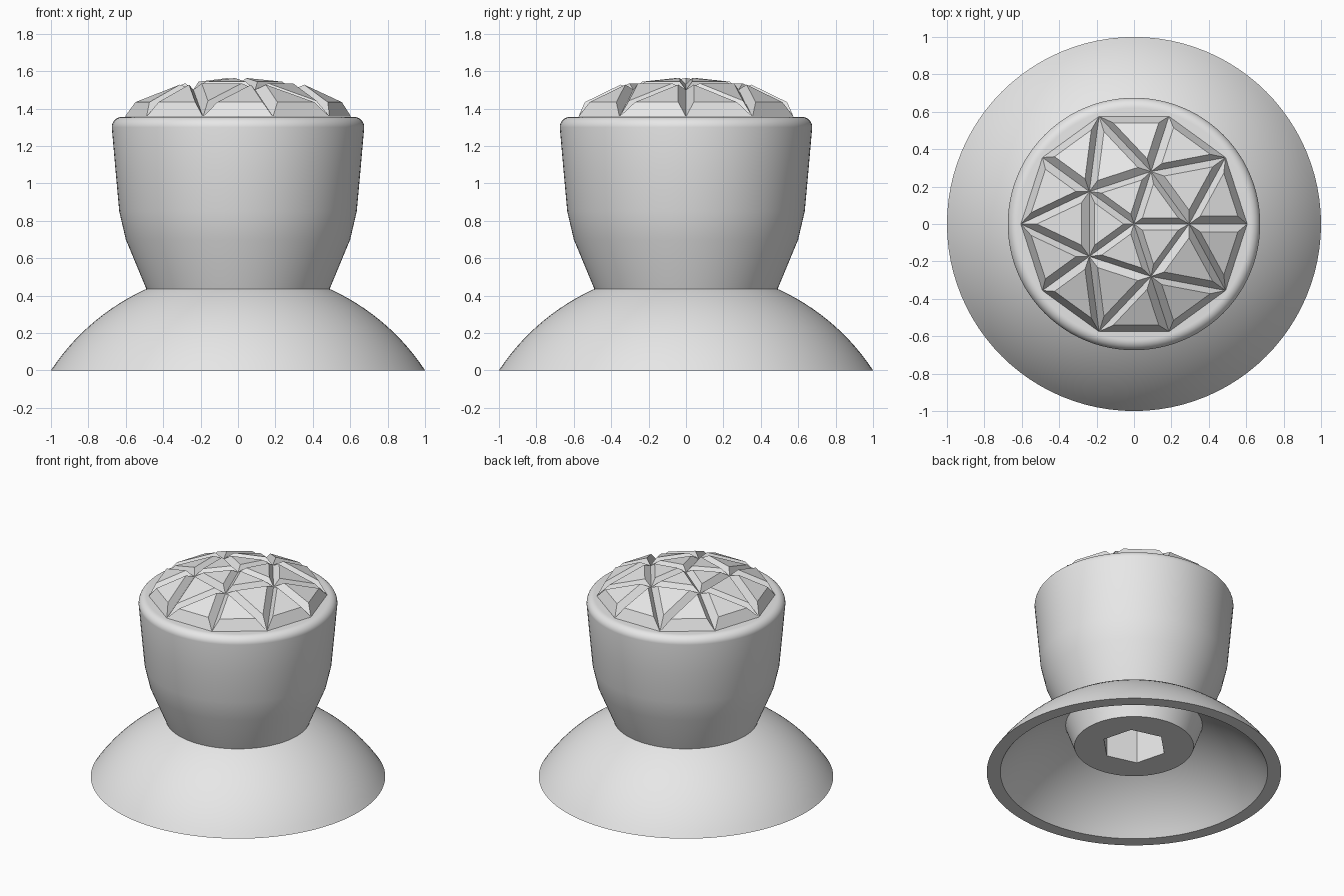
import bpy, bmesh, math
from mathutils import Vector

cube = bpy.data.objects.get("Cube")
if cube:
    bpy.data.objects.remove(cube, do_unlink=True)

grey = bpy.data.materials.new("light grey")
grey.use_nodes = True
grey.diffuse_color = (0.8, 0.8, 0.8, 1)
grey.node_tree.nodes["Principled BSDF"].inputs["Base Color"].default_value = (0.8, 0.8, 0.8, 1)


def finish(bm, name):
    bmesh.ops.recalc_face_normals(bm, faces=bm.faces)
    mesh = bpy.data.meshes.new(name)
    bm.to_mesh(mesh)
    bm.free()
    mesh.materials.append(grey)
    obj = bpy.data.objects.new(name, mesh)
    bpy.context.collection.objects.link(obj)
    return obj


def select(obj):
    bpy.ops.object.select_all(action='DESELECT')
    obj.select_set(True)
    bpy.context.view_layer.objects.active = obj


def smooth(obj):
    select(obj)
    bpy.ops.object.shade_smooth_by_angle(angle=math.radians(30))


def revolve(name, profile, closed=False, steps=96):
    """Turn an (r, z) profile around the z axis."""
    bm = bmesh.new()
    verts = [bm.verts.new((r, 0, z)) for r, z in profile]
    pairs = list(zip(verts, verts[1:]))
    if closed:
        pairs.append((verts[-1], verts[0]))
    edges = [bm.edges.new(p) for p in pairs]
    bmesh.ops.spin(bm, geom=verts + edges, cent=(0, 0, 0), axis=(0, 0, 1),
                   angle=math.tau, steps=steps, use_duplicate=False)
    bmesh.ops.remove_doubles(bm, verts=bm.verts, dist=0.0005)
    return finish(bm, name)


def arc(radius, centre_z, r_start, r_end, n=14):
    a, b = (math.acos(r / radius) for r in (r_start, r_end))
    angles = [a + (b - a) * i / n for i in range(n + 1)]
    return [(radius * math.cos(t), centre_z + radius * math.sin(t)) for t in angles]


# Domed skirt: a shell between two concentric arcs
DOME_Z = -0.656
skirt = revolve("skirt", arc(1.196, DOME_Z, 1.0, 0.45) + arc(1.12, DOME_Z, 0.43, 0.908),
                closed=True)
smooth(skirt)

# Cup-shaped grip with the stem below it and a rounded rim
rim = [(0.62 + 0.055 * math.cos(t), 1.3 + 0.055 * math.sin(t))
       for t in (math.pi / 2 * i / 8 for i in range(9))]
grip = revolve("grip", [(0, 0.2), (0.405, 0.2), (0.49, 0.435), (0.60, 0.70), (0.635, 0.85),
                        (0.655, 1.07)] + rim + [(0, 1.355)])

# Six-sided socket cut up into the stem
bm = bmesh.new()
bmesh.ops.create_cone(bm, cap_ends=True, segments=6, radius1=0.225, radius2=0.225, depth=0.8)
bmesh.ops.translate(bm, verts=bm.verts, vec=(0, 0, 0.4))
cutter = finish(bm, "socket_cutter")
cutter.rotation_euler.z = math.radians(15)
cutter.hide_render = True
cut = grip.modifiers.new("socket", 'BOOLEAN')
cut.operation = 'DIFFERENCE'
cut.solver = 'EXACT'
cut.object = cutter
select(grip)
bpy.ops.object.modifier_apply(modifier="socket")
bpy.data.objects.remove(cutter, do_unlink=True)
smooth(grip)


# Faceted cap: a low dome of triangles, each with a raised inner facet
def ring(count, radius, z):
    return [Vector((radius * math.cos(math.tau * i / count),
                    radius * math.sin(math.tau * i / count), z)) for i in range(count)]


top = Vector((0, 0, 1.53))
inner = ring(5, 0.295, 1.5)
outer = ring(10, 0.605, 1.356)
triangles = []
for i in range(5):
    a, b = inner[i], inner[(i + 1) % 5]
    before, mid, after = outer[2 * i - 1], outer[2 * i], outer[2 * i + 1]
    triangles += [(top, a, b), (a, after, b), (a, before, mid), (a, mid, after)]

bm = bmesh.new()
for tri in triangles:
    centre = sum(tri, Vector()) / 3
    lift = Vector((0, 0, 0.04 + 0.2 * (1.51 - centre.z)))
    low = [bm.verts.new(p) for p in tri]
    high = [bm.verts.new(p.lerp(centre, 0.35) + lift) for p in tri]
    bm.faces.new(high)
    for j in range(3):
        k = (j + 1) % 3
        bm.faces.new((low[j], low[k], high[k], high[j]))
bmesh.ops.remove_doubles(bm, verts=bm.verts, dist=0.0005)
finish(bm, "faceted_cap")
